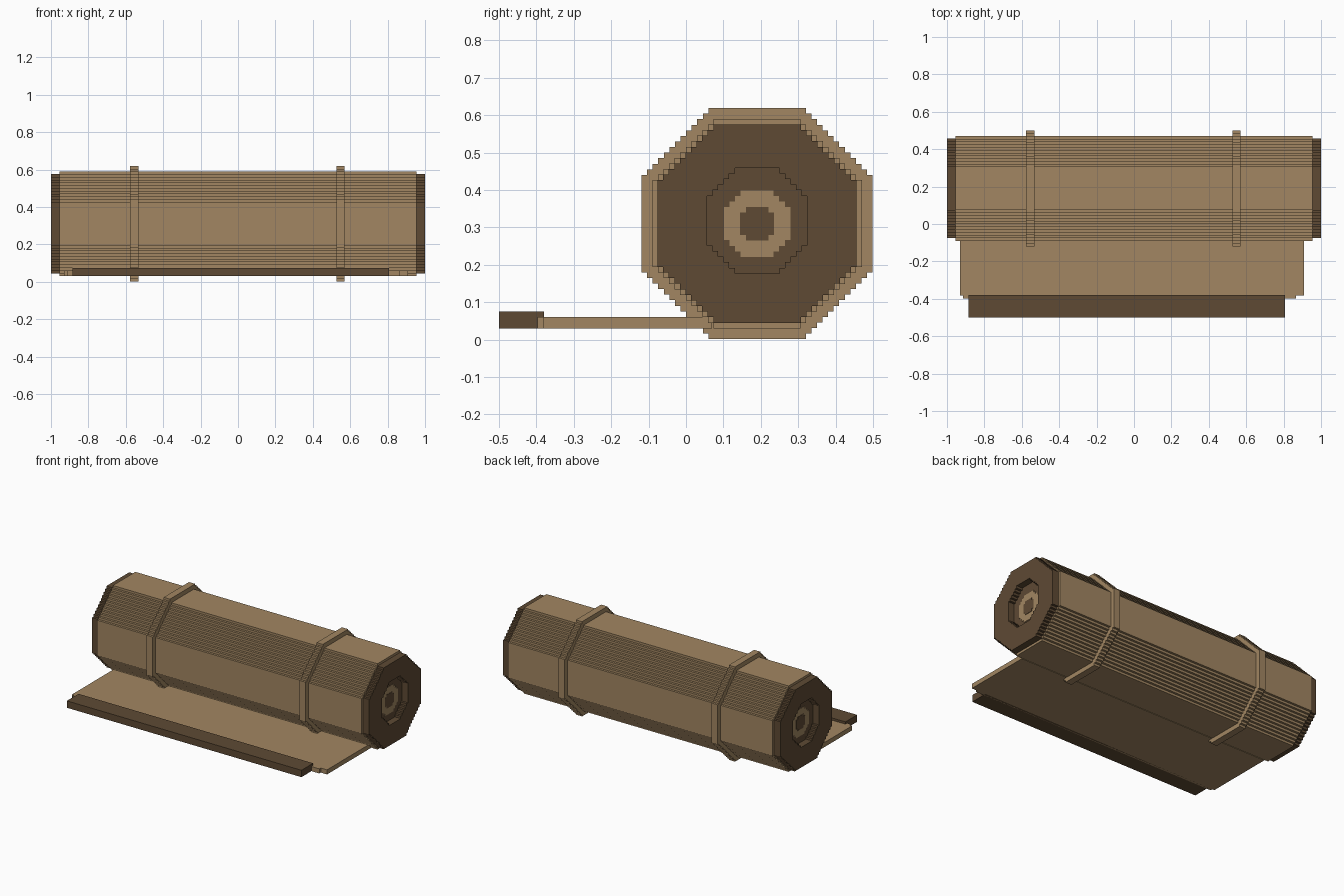
import bpy, bmesh
from mathutils import Matrix

if "Cube" in bpy.data.objects:
    bpy.data.objects.remove(bpy.data.objects["Cube"])

STEP = 0.0149          # size of one block
CY, CZ = 0.19, 0.31    # axis of the roll


def material(name, rgb):
    m = bpy.data.materials.new(name)
    m.use_nodes = True
    m.diffuse_color = (*rgb, 1)
    m.node_tree.nodes["Principled BSDF"].inputs["Base Color"].default_value = (*rgb, 1)
    return m


TAN = material("tan straw", (0.36, 0.24, 0.122))
BROWN = material("dark brown", (0.112, 0.068, 0.034))


def octagon(hy, hz, n, dz=0.0):
    """Octagon outline with staircase corners of n blocks."""
    q = []
    for i in range(n):
        y = hy - (n - i) * STEP
        q += [(y, hz - i * STEP), (y, hz - (i + 1) * STEP)]
    q.append((hy, hz - n * STEP))
    r = q[::-1]
    loop = q + [(y, -z) for y, z in r] + [(-y, -z) for y, z in q] + [(-y, z) for y, z in r]
    return [(y, z + dz) for y, z in loop]


def prism(name, outlines, x0, x1, mat):
    """Extrude outlines along x; a second outline cuts a hole."""
    cu = bpy.data.curves.new(name, 'CURVE')
    cu.dimensions = '2D'
    cu.fill_mode = 'BOTH'
    cu.extrude = (x1 - x0) / 2
    for pts in outlines:
        s = cu.splines.new('POLY')
        s.points.add(len(pts) - 1)
        for p, (y, z) in zip(s.points, pts):
            p.co = (y, z, 0, 1)
        s.use_cyclic_u = True
    tmp = bpy.data.objects.new(name + "_outline", cu)
    bpy.context.collection.objects.link(tmp)
    bpy.context.view_layer.update()
    dg = bpy.context.evaluated_depsgraph_get()
    me = bpy.data.meshes.new_from_object(tmp.evaluated_get(dg))
    bpy.data.objects.remove(tmp)

    # turn the extrusion onto the x axis and weld it
    turn = Matrix(((0, 0, 1, (x0 + x1) / 2), (1, 0, 0, CY), (0, 1, 0, CZ), (0, 0, 0, 1)))
    bm = bmesh.new()
    bm.from_mesh(me)
    bm.transform(turn)
    bmesh.ops.remove_doubles(bm, verts=bm.verts, dist=1e-5)
    bmesh.ops.recalc_face_normals(bm, faces=bm.faces)
    for f in bm.faces:
        f.smooth = False
        f.material_index = 0
    bm.to_mesh(me)
    bm.free()
    me.materials.clear()
    me.materials.append(mat)
    me.name = name
    ob = bpy.data.objects.new(name, me)
    bpy.context.collection.objects.link(ob)
    return ob


def box(name, x, y, z, mat):
    me = bpy.data.meshes.new(name)
    bm = bmesh.new()
    bmesh.ops.create_cube(bm, size=1)
    for v in bm.verts:
        v.co = [(a + b) / 2 + c * (b - a) for c, (a, b) in zip(v.co, (x, y, z))]
    bm.to_mesh(me)
    bm.free()
    me.materials.append(mat)
    ob = bpy.data.objects.new(name, me)
    bpy.context.collection.objects.link(ob)
    return ob


# rolled body
prism("roll_body", [octagon(0.28, 0.28, 11)], -0.955, 0.955, TAN)

# straps round the roll
for side, x in (("right", -0.578), ("left", 0.526)):
    prism(side + "_strap", [octagon(0.309, 0.309, 12)], x, x + 3 * STEP, TAN)

# hollow end caps with a ringed floor
for side, s in (("right", -1), ("left", 1)):
    def layer(part, outlines, a, b, mat):
        prism(side + part, outlines, min(s * a, s * b), max(s * a, s * b), mat)
    layer("_end_cap", [octagon(0.266, 0.265, 10), octagon(0.134, 0.141, 5, 0.008)],
          0.955, 1.0, BROWN)
    layer("_end_floor", [octagon(0.15, 0.155, 5)], 0.95, 0.957, BROWN)
    layer("_end_ring", [octagon(0.089, 0.089, 3)], 0.95, 0.959, TAN)
    layer("_end_core", [octagon(0.045, 0.045, 1)], 0.95, 0.961, BROWN)

# unrolled sheet with stepped front corners
box("sheet", (-0.93, 0.91), (-0.382, 0.07), (0.03, 0.06), TAN)
box("sheet_lip", (-0.915, 0.865), (-0.397, -0.382), (0.03, 0.06), TAN)

# weighting rod along the free edge
box("edge_rod", (-0.885, 0.808), (-0.5, -0.38), (0.03, 0.075), BROWN)
